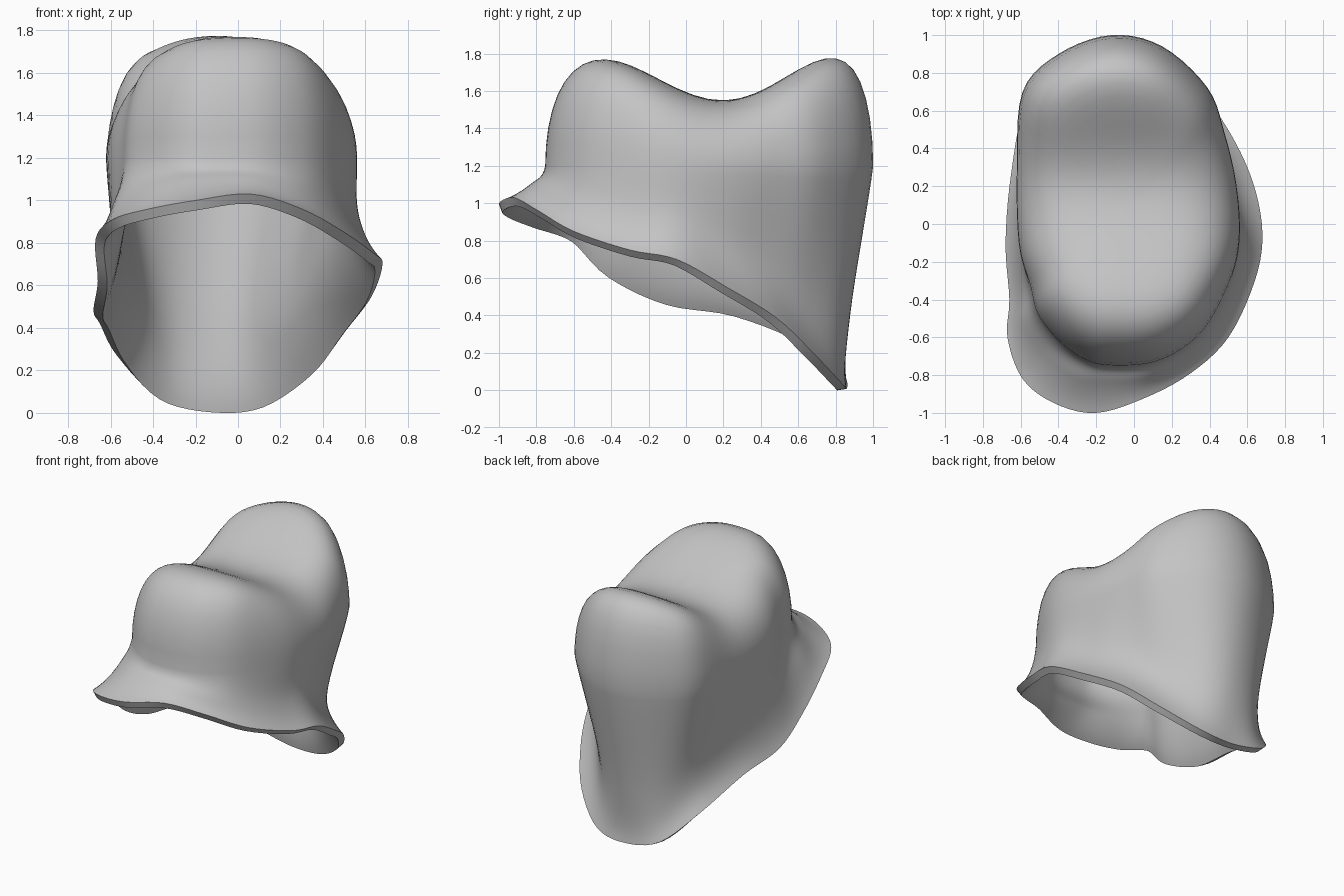
import bpy
from math import sin, cos, pi, radians
from mathutils import Vector

cube = bpy.data.objects.get("Cube")
if cube:
    bpy.data.objects.remove(cube, do_unlink=True)

# One flat colour
felt = bpy.data.materials.new("grey_felt")
felt.use_nodes = True
grey = (0.55, 0.55, 0.55, 1)
felt.diffuse_color = grey
felt.node_tree.nodes["Principled BSDF"].inputs["Base Color"].default_value = grey

# Control points around the flared rim, starting at the front
RIM = [(-.2, -1, 1), (.06, -.92, 1.03), (.3, -.79, .96), (.5, -.6, .85), (.64, -.3, .75),
       (.68, -.05, .7), (.63, .22, .55), (.51, .48, .39), (.36, .68, .2), (.13, .83, .04),
       (-.12, .86, .01), (-.38, .84, .08), (-.57, .65, .27), (-.65, .27, .42),
       (-.68, -.1, .48), (-.66, -.4, .62), (-.67, -.6, .82), (-.59, -.82, .91), (-.42, -.95, .96)]

# Narrow waist above the flare
WAIST = [(-.17, -.83, 1.1), (.07, -.81, 1.1), (.28, -.71, 1.05), (.43, -.54, .99), (.54, -.28, .93),
         (.57, -.05, .91), (.51, .2, .78), (.4, .43, .68), (.26, .64, .52), (.08, .82, .42),
         (-.12, .88, .42), (-.35, .82, .42), (-.5, .64, .55), (-.58, .28, .68),
         (-.6, -.1, .78), (-.58, -.34, .9), (-.58, -.51, 1), (-.48, -.68, 1.04), (-.33, -.8, 1.08)]

# Plan outline of the body where the crown begins
BODY = [(-.15, -.75), (.08, -.74), (.26, -.66), (.4, -.52), (.52, -.27),
        (.56, -.05), (.54, .22), (.48, .48), (.39, .72), (.15, .94),
        (-.12, 1), (-.4, .9), (-.59, .7), (-.62, .3),
        (-.61, -.1), (-.55, -.33), (-.51, -.48), (-.4, -.62), (-.28, -.71)]

SHOULDER = 1.2
CENTRE = Vector((-.02, .12, SHOULDER))
STEPS, ROWS = 5, 8


def spline(a, b, c, d, u):
    """Smooth step from b to c, guided by the neighbours a and d."""
    return (b + (c - a) * (u / 2) + (2 * a - 5 * b + 4 * c - d) * (u * u / 2)
            + (3 * b - a - 3 * c + d) * (u ** 3 / 2))


def smooth_loop(points):
    """Closed smooth curve passing through all the points."""
    n = len(points)
    return [spline(*(points[(i + k) % n] for k in (-1, 0, 1, 2)), s / STEPS)
            for i in range(n) for s in range(STEPS)]


def wall(rim, waist, body, row):
    """Point on the wall, which flares out at the rim and ends upright."""
    outward = Vector((rim.x, rim.y, 0)).normalized() * .15
    below = rim + (rim - waist) * Vector((1.3, 1.3, .5)).z + outward
    above = body + Vector((0, 0, .3))
    u = (row % ROWS) / ROWS
    if row < ROWS:
        return spline(below, rim, waist, body, u)
    return spline(rim, waist, body, above, u)


def crown(body, t):
    """Point on the crown: a dome with a front and a back hump and a saddle between."""
    p = CENTRE.lerp(body, t)
    wave = (1 - cos(pi * (p.y - .2) / .75)) / 2
    ridge = 1.55 + wave * (.265 if p.y < .2 else .32)
    fullness = 3.7 + 5 * (p.y - .1) ** 2 - 3 * p.x * p.y
    p.z = SHOULDER + (ridge - SHOULDER) * max(0, 1 - t ** fullness) ** .5
    return p


rim, waist = (smooth_loop([Vector(p) for p in ring]) for ring in (RIM, WAIST))
body = smooth_loop([Vector((x, y, SHOULDER)) for x, y in BODY])
count = len(rim)

# Loft the wall, then the crown, closing on one vertex
rings = [[wall(*column, row) for column in zip(rim, waist, body)] for row in range(2 * ROWS)]
rings += [[crown(b, cos(pi / 4 * row / ROWS)) for b in body] for row in range(2 * ROWS)]
verts = [p for ring in rings for p in ring] + [crown(body[0], 0)]
faces = []
for j in range(len(rings) - 1):
    for i in range(count):
        k = (i + 1) % count
        faces.append((j * count + i, j * count + k, (j + 1) * count + k, (j + 1) * count + i))
last = (len(rings) - 1) * count
faces += [(last + i, last + (i + 1) % count, len(verts) - 1) for i in range(count)]

mesh = bpy.data.meshes.new("hat_shell")
mesh.from_pydata(verts, [], faces)
mesh.materials.append(felt)
hat = bpy.data.objects.new("hat_shell", mesh)
bpy.context.collection.objects.link(hat)
bpy.ops.object.select_all(action='DESELECT')
hat.select_set(True)
bpy.context.view_layer.objects.active = hat

# Felt thickness, with a crisp rim edge
thickness = hat.modifiers.new("thickness", 'SOLIDIFY')
thickness.thickness = .05
thickness.offset = -1
bpy.ops.object.modifier_apply(modifier=thickness.name)
bpy.ops.object.shade_smooth_by_angle(angle=radians(45))
